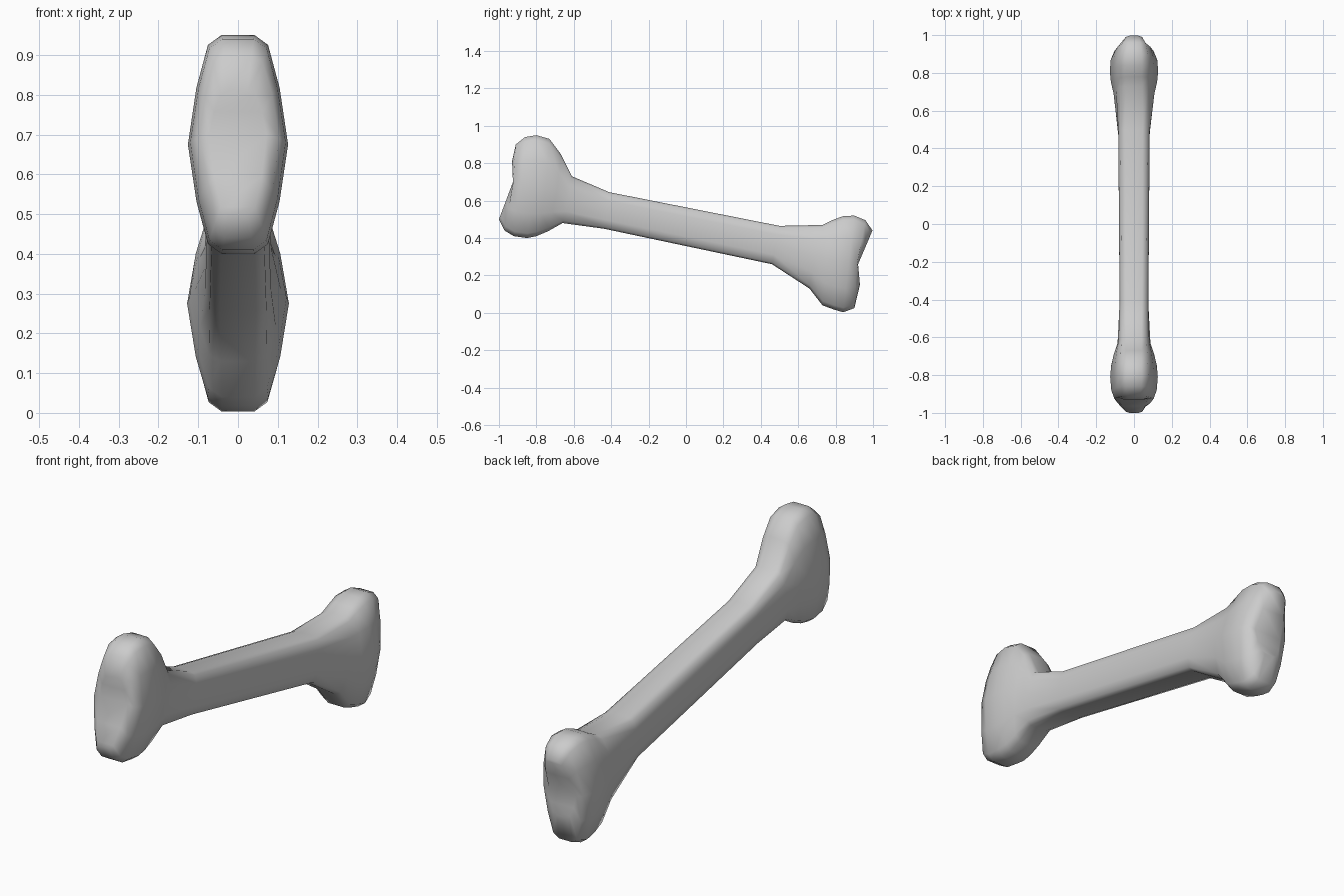
import bpy, bmesh
from mathutils import Vector

if "Cube" in bpy.data.objects:
    bpy.data.objects.remove(bpy.data.objects["Cube"])

# Cross-sections along the bone: (upper y,z), (middle y,z), (lower y,z), half width, knob amount
SECTIONS = [
    ((-.93, .81), (-.925, .70), (-1.0, .50), .072, 1),
    ((-.91, .90), (-.925, .69), (-.97, .44), .104, 1),
    ((-.86, .94), (-.88, .68), (-.92, .41), .120, 1),
    ((-.80, .95), (-.81, .675), (-.85, .40), .126, 1),
    ((-.73, .93), (-.75, .665), (-.80, .41), .121, 1),
    ((-.67, .85), (-.69, .65), (-.74, .435), .107, .8),
    ((-.61, .73), (-.63, .61), (-.66, .48), .087, .4),
    ((-.41, .645), (-.425, .55), (-.44, .45), .076, 0),
    ((.50, .465), (.48, .365), (.46, .26), .083, 0),
    ((.73, .47), (.69, .31), (.66, .13), .108, .7),
    ((.78, .495), (.75, .29), (.73, .04), .122, 1),
    ((.84, .517), (.81, .275), (.79, .018), .128, 1),
    ((.90, .52), (.87, .27), (.84, .003), .123, 1),
    ((.96, .495), (.915, .265), (.90, .025), .104, 1),
    ((.997, .44), (.92, .26), (.93, .15), .072, 1),
]
KNOB_W, SHAFT_W = (.33, .60, .83, 1), (.55, .86, 1, 1)
STEPS = (0, .09, .48, 1)


def half_ring(up, mid, low, width, knob):
    """Points down one side of a section, from upper rim to lower rim."""
    up, mid, low = Vector(up), Vector(mid), Vector(low)
    ws = [width * (k * knob + s * (1 - knob)) for k, s in zip(KNOB_W, SHAFT_W)]
    upper = [(w, *up.lerp(mid, t)) for w, t in zip(ws, STEPS)]
    lower = [(w, *low.lerp(mid, t)) for w, t in zip(ws, STEPS)]
    return upper + lower[-2::-1]


bm = bmesh.new()
rings = []
for sec in SECTIONS:
    side = half_ring(*sec)
    right = [bm.verts.new(p) for p in side]
    left = [bm.verts.new((-x, y, z)) for x, y, z in side]
    rings.append(right + left[::-1])

# Skin between the sections
n = len(rings[0])
for a, b in zip(rings, rings[1:]):
    for i in range(n):
        j = (i + 1) % n
        bm.faces.new((a[i], a[j], b[j], b[i]))

# Notched end caps
for r in (rings[0], rings[-1]):
    for i in range(n // 2 - 1):
        bm.faces.new((r[i], r[i + 1], r[n - 2 - i], r[n - 1 - i]))
bmesh.ops.recalc_face_normals(bm, faces=bm.faces)

mesh = bpy.data.meshes.new("bone")
bm.to_mesh(mesh)
bm.free()
bone = bpy.data.objects.new("bone", mesh)
bpy.context.collection.objects.link(bone)
mesh.shade_smooth()
